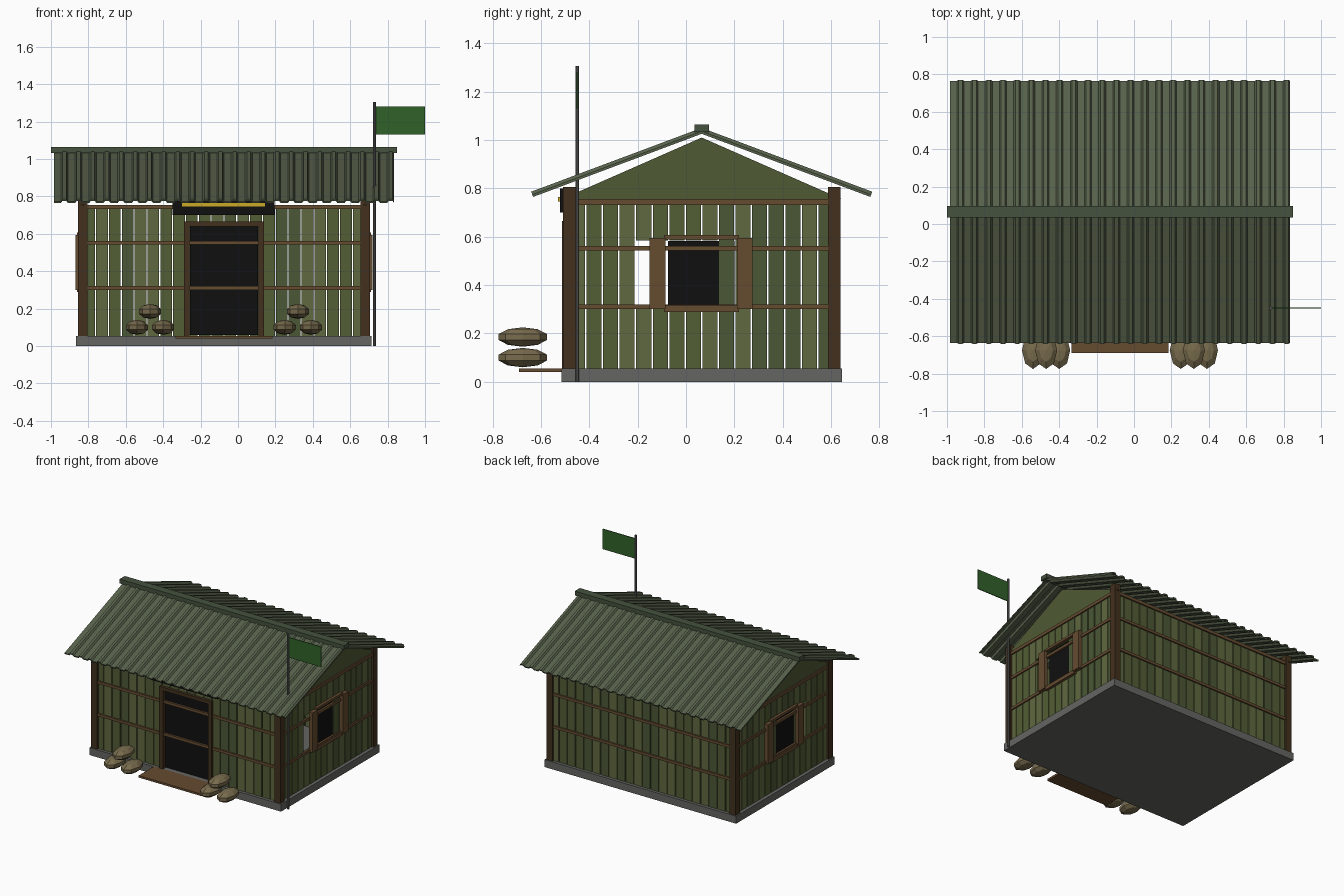
import bpy, bmesh, math, random
from mathutils import Matrix, Vector

if "Cube" in bpy.data.objects:
    bpy.data.objects.remove(bpy.data.objects["Cube"])

random.seed(4)
CX, CY = -0.075, 0.065          # centre of the hut
HX, HY = 0.755, 0.548           # half distances between corner posts


def mat(name, r, g, b):
    m = bpy.data.materials.new(name)
    m.diffuse_color = (r, g, b, 1)
    m.use_nodes = True
    m.node_tree.nodes["Principled BSDF"].inputs["Base Color"].default_value = m.diffuse_color
    return m


GREENS = [mat("plank_green_a", .085, .11, .035), mat("plank_green_b", .115, .14, .05),
          mat("plank_green_c", .07, .095, .035)]
GABLE = mat("gable_green", .08, .10, .035)
ROOF = mat("roof_green", .095, .12, .07)
RIDGE = mat("ridge_green", .06, .085, .05)
POST = mat("dark_wood", .055, .03, .013)
WOOD = mat("brown_wood", .13, .07, .03)
STONE = mat("concrete", .13, .13, .125)
BLACK = mat("black", .005, .005, .005)
YELLOW = mat("yellow", .6, .4, .02)
SAND = mat("sandbag", .19, .15, .075)
METAL = mat("metal", .13, .13, .13)
FLAG = mat("flag_green", .03, .12, .022)


def finish(name, bm, mats):
    bmesh.ops.recalc_face_normals(bm, faces=bm.faces[:])
    me = bpy.data.meshes.new(name)
    bm.to_mesh(me)
    bm.free()
    for m in mats:
        me.materials.append(m)
    ob = bpy.data.objects.new(name, me)
    bpy.context.collection.objects.link(ob)
    return ob


def add_box(bm, x0, x1, y0, y1, z0, z1, index=0):
    m = Matrix.Translation(((x0 + x1) / 2, (y0 + y1) / 2, (z0 + z1) / 2)) @ \
        Matrix.Diagonal((abs(x1 - x0), abs(y1 - y0), z1 - z0, 1))
    r = bmesh.ops.create_cube(bm, size=1, matrix=m)
    for f in {f for v in r["verts"] for f in v.link_faces}:
        f.material_index = index


def boxes(name, material, *dims):
    bm = bmesh.new()
    for d in dims:
        add_box(bm, *d)
    return finish(name, bm, [material])


def prism(name, material, pts, offset):
    """Extrude a closed outline of 3D points by an offset vector."""
    bm = bmesh.new()
    f = bm.faces.new([bm.verts.new(p) for p in pts])
    r = bmesh.ops.extrude_face_region(bm, geom=[f])
    vs = [v for v in r["geom"] if isinstance(v, bmesh.types.BMVert)]
    bmesh.ops.translate(bm, verts=vs, vec=Vector(offset))
    if f.is_valid is False or len(f.link_loops if hasattr(f, "link_loops") else f.loops) and \
            all(len(e.link_faces) == 1 for e in f.edges):
        bm.faces.new([e for e in f.verts])
    return finish(name, bm, [material])


# foundation and corner posts
boxes("foundation", STONE, (-.865, .715, -.515, .645, 0, .055))
boxes("corner_posts", POST, *[(CX + sx * HX - .025, CX + sx * HX + .025,
                               CY + sy * HY - .025, CY + sy * HY + .025, .05, .805)
                              for sx in (-1, 1) for sy in (-1, 1)])


# plank walls: vertical boards with narrow gaps and an optional opening
def wall(name, along_x, side, count, skip=(), low=.055, high=.585):
    bm = bmesh.new()
    half, mid = (HX, CX) if along_x else (HY, CY)
    c = (CY + side * HY) if along_x else (CX + side * HX)
    step = 2 * half / count
    for i in range(count):
        a, b = mid - half + i * step + .003, mid - half + (i + 1) * step - .003
        spans = [(.055, .755)]
        if i in skip:
            spans = [(high, .755)] + ([(.055, low)] if low > .06 else [])
        col = random.randrange(3)
        for z0, z1 in spans:
            r = (a, b, c - .01, c + .01) if along_x else (c - .01, c + .01, a, b)
            add_box(bm, *r, z0, z1, col)
    finish(name, bm, GREENS)


wall("front_wall", True, -1, 22, range(8, 14), .055, .655)
wall("back_wall", True, 1, 22)
wall("left_wall", False, -1, 16, range(4, 9), .315)
wall("right_wall", False, 1, 16, range(4, 9), .315)

# horizontal rails around the hut
rails = []
for z0, z1 in ((.30, .32), (.542, .562), (.732, .755)):
    for s in (-1, 1):
        y, x = CY + s * HY, CX + s * HX
        rails.append((CX - HX, CX + HX, y + s * .005, y + s * .02, z0, z1))
        rails.append((x + s * .005, x + s * .02, CY - HY, CY + HY, z0, z1))
boxes("wall_rails", WOOD, *rails)

# door: dark panel, frame, step
boxes("door_panel", BLACK, (-.257, .107, -.485, -.475, .06, .645))
boxes("door_frame", POST, (-.29, -.26, -.513, -.455, .055, .665),
      (.11, .14, -.513, -.455, .055, .665), (-.29, .14, -.513, -.455, .64, .665))
boxes("door_step", WOOD, (-.335, .185, -.69, -.51, .04, .055))

# plain sign board with a yellow strip
boxes("sign_board", BLACK, (-.35, .195, -.522, -.505, .70, .80))
boxes("sign_strip", YELLOW, (-.30, .145, -.53, -.52, .745, .765))

# windows and gables on both ends
for s, side in ((-1, "left"), (1, "right")):
    x = CX + s * HX
    boxes(side + "_window_pane", BLACK, (x - .004, x + .004, -.074, .20, .32, .583))
    o = (x - s * .005, x + s * .03)
    boxes(side + "_window_bars", WOOD, (*o, -.09, .22, .588, .606), (*o, -.09, .22, .288, .315))
    boxes(side + "_shutters", WOOD, (x + s * .01, x + s * .038, -.15, -.085, .30, .595),
          (x + s * .01, x + s * .038, .21, .275, .30, .595))
    prism(side + "_gable", GABLE, [(x - .01, CY - .58, .755), (x - .01, CY + .58, .755),
                                   (x - .01, CY, 1.01)], (.02, 0, 0))

# corrugated roof: trapezoid sheet profile run from ridge to eave
X0, X1, N = -.985, .835, 24
P = (X1 - X0) / N
wave = []
for i in range(N):
    for t, h in ((0, 0), (.5, 0), (.62, 1), (.88, 1)):
        wave.append((X0 + (i + t) * P, h * .013))
wave.append((X1, 0))
for s, side in ((-1, "front"), (1, "back")):
    run, rise = .70, -.262
    L = math.hypot(run, rise)
    n = Vector((0, -s * rise / L, run / L))
    base = Vector((0, CY, 1.034))
    down = Vector((0, s * run, rise))
    bm = bmesh.new()
    rows = []
    for off in (-.008, .002):
        rows.append([[bm.verts.new(Vector((x, 0, 0)) + base + n * (h + off) + down * k)
                      for x, h in wave] for k in (0, 1)])
    (b0, b1), (t0, t1) = rows
    for i in range(len(wave) - 1):
        for p, q in ((t0, t1), (t1, b1), (b1, b0), (b0, t0)):
            bm.faces.new((p[i], p[i + 1], q[i + 1], q[i]))
    for i in (0, -1):
        bm.faces.new((t0[i], t1[i], b1[i], b0[i]))
    finish(side + "_roof", bm, [ROOF])
boxes("ridge_cap", RIDGE, (-1.0, .85, .035, .095, 1.032, 1.064))

# sandbags stacked beside the door
for k, cx in enumerate((-.47, .32)):
    for j, (dx, z) in enumerate(((-.07, .10), (.07, .10), (0, .185))):
        bm = bmesh.new()
        bmesh.ops.create_uvsphere(bm, u_segments=8, v_segments=5, radius=1,
                                  matrix=Matrix.Translation((cx + dx, -.675, z)) @
                                  Matrix.Diagonal((.062, .105, .04, 1)))
        finish(f"sandbag_{k}_{j}", bm, [SAND])

# flagpole and flag
bm = bmesh.new()
bmesh.ops.create_cone(bm, cap_ends=True, segments=8, radius1=.008, radius2=.008, depth=1.305,
                      matrix=Matrix.Translation((.73, -.45, .6525)))
finish("flagpole", bm, [METAL])
boxes("flag", FLAG, (.737, 1.0, -.453, -.447, 1.13, 1.28))
